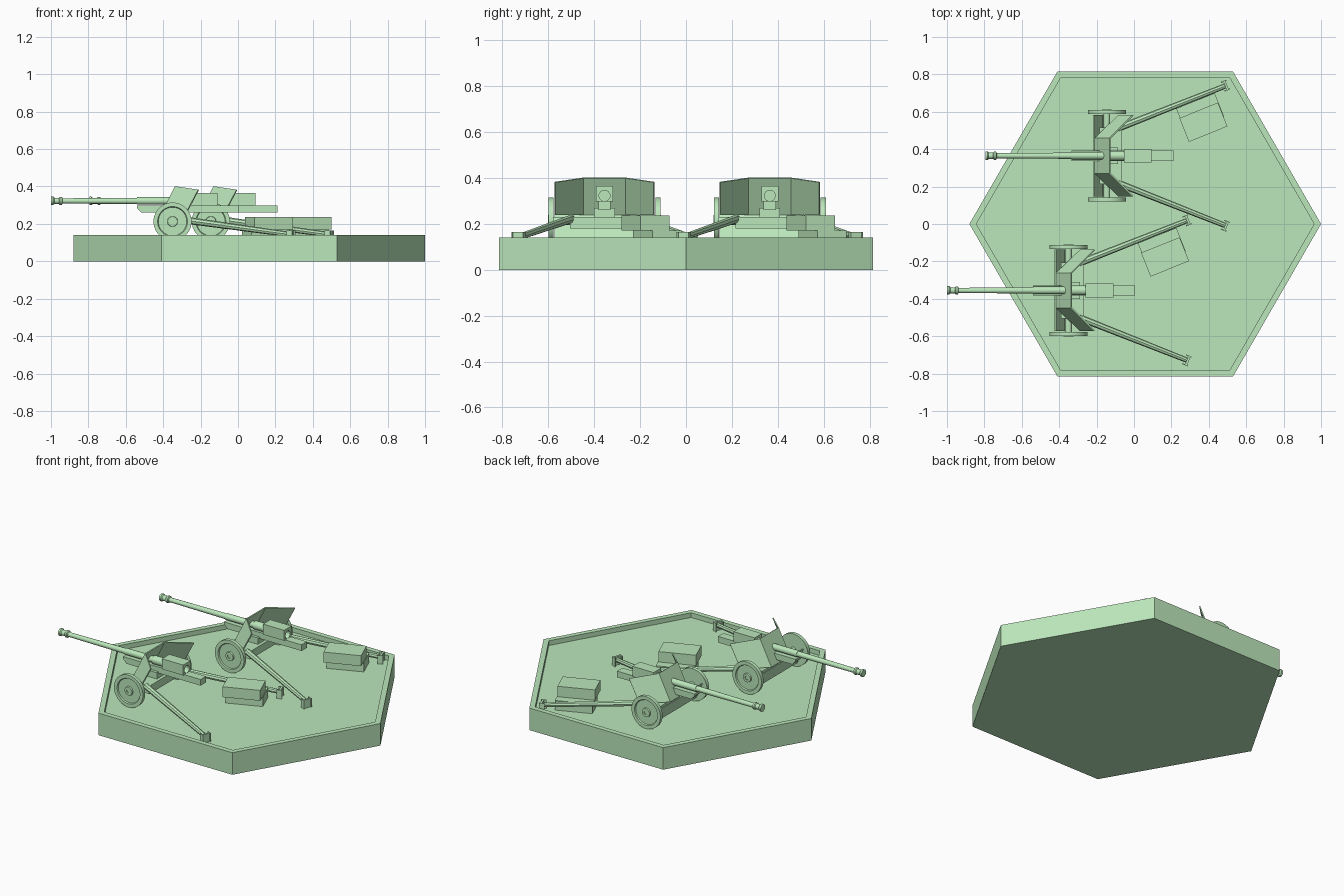
import bpy, bmesh
from math import pi, cos, sin, radians
from mathutils import Vector, Matrix

if "Cube" in bpy.data.objects:
    bpy.data.objects.remove(bpy.data.objects["Cube"])

green = bpy.data.materials.new("green")
green.diffuse_color = (.5, .8, .5, 1)
green.use_nodes = True
green.node_tree.nodes["Principled BSDF"].inputs["Base Color"].default_value = green.diffuse_color


def finish(name, bm, loc=(0, 0, 0), smooth=False):
    bmesh.ops.remove_doubles(bm, verts=bm.verts, dist=1e-5)
    bmesh.ops.recalc_face_normals(bm, faces=bm.faces)
    me = bpy.data.meshes.new(name)
    bm.to_mesh(me)
    bm.free()
    me.materials.append(green)
    ob = bpy.data.objects.new(name, me)
    bpy.context.collection.objects.link(ob)
    ob.location = loc
    if smooth:
        bpy.context.view_layer.objects.active = ob
        bpy.ops.object.select_all(action='DESELECT')
        ob.select_set(True)
        bpy.ops.object.shade_smooth_by_angle(angle=radians(35))
    return ob


def box(name, center, size, o, angle=0):
    bm = bmesh.new()
    m = Matrix.Translation(center) @ Matrix.Rotation(angle, 4, 'Z') @ Matrix.Diagonal((*size, 1))
    bmesh.ops.create_cube(bm, size=1, matrix=m)
    return finish(name, bm, o)


def lathe(name, profile, start, axis, o, sides=16, smooth=True):
    """Revolve (distance, radius) points about an axis, capping both ends."""
    rot = Vector((0, 0, 1)).rotation_difference(Vector(axis)).to_matrix()
    bm = bmesh.new()
    rings = []
    for t, r in profile:
        rings.append([bm.verts.new(Vector(start) + rot @ Vector((
            r * cos(2 * pi * (k + .5) / sides), r * sin(2 * pi * (k + .5) / sides), t)))
            for k in range(sides)])
    for a, b in zip(rings, rings[1:]):
        for k in range(sides):
            j = (k + 1) % sides
            bm.faces.new((a[k], a[j], b[j], b[k]))
    bm.faces.new(rings[0])
    bm.faces.new(rings[-1])
    return finish(name, bm, o, smooth)


def extrude(bm, face, vec):
    g = bmesh.ops.extrude_face_region(bm, geom=[face])['geom']
    bmesh.ops.translate(bm, vec=vec, verts=[v for v in g if isinstance(v, bmesh.types.BMVert)])


def prism_y(name, pts, half, o):
    """Extrude an (x, z) outline along y."""
    bm = bmesh.new()
    extrude(bm, bm.faces.new([bm.verts.new((x, -half, z)) for x, z in pts]), (0, 2 * half, 0))
    return finish(name, bm, o)


# Hexagonal tray with a raised rim
bm = bmesh.new()
ring = [bm.verts.new((.06 + .94 * cos(k * pi / 3), .94 * sin(k * pi / 3), 0)) for k in range(6)]
extrude(bm, bm.faces.new(ring), (0, 0, .14))
bm.faces.ensure_lookup_table()
top = max(bm.faces, key=lambda f: f.calc_center_median().z)
bmesh.ops.recalc_face_normals(bm, faces=bm.faces)
bmesh.ops.inset_region(bm, faces=[top], thickness=.037)
bmesh.ops.recalc_face_normals(bm, faces=bm.faces)
extrude(bm, top, (0, 0, -.03))
if top.is_valid:
    bmesh.ops.delete(bm, geom=[top], context='FACES_ONLY')
finish("hex_base", bm)


def shield(o):
    # Three thin armour panels leaning back, wings swept to the rear
    bm = bmesh.new()
    cols = []
    for y, xb, xt, zt in [(-.216, .064, .139, .382), (-.093, -.064, .016, .4),
                          (.093, -.064, .016, .4), (.216, .064, .139, .382)]:
        cols.append((bm.verts.new((xb, y, .24)), bm.verts.new((xt, y, zt))))
    for a, b in zip(cols, cols[1:]):
        bm.faces.new((a[0], b[0], b[1], a[1]))
    ob = finish("gun_shield", bm, o)
    mod = ob.modifiers.new("thickness", 'SOLIDIFY')
    mod.thickness = .007
    mod.offset = 0


def gun(o):
    # Barrel with flared muzzle brake
    z = .323
    lathe("barrel", [(0, .023), (.012, .023), (.018, .017), (.042, .017), (.047, .022), (.058, .022),
                     (.062, .014), (.46, .017), (.46, .02), (.66, .02), (.66, .026), (.76, .026)],
          (-.65, 0, z), (1, 0, 0), o)
    # Recoil cradle with chamfered nose, and breech block with bore
    prism_y("cradle", [(-.19, .285), (-.165, .26), (.355, .26), (.355, .299), (-.19, .299)], .027, o)
    breech = box("breech_block", (.165, 0, .331), (.149, .074, .066), o)
    bore = lathe("bore_cutter", [(0, .024), (.1, .024)], (.2, 0, z), (1, 0, 0), o, 12, False)
    bpy.context.view_layer.objects.active = breech
    mod = breech.modifiers.new("bore", 'BOOLEAN')
    mod.operation = 'DIFFERENCE'
    mod.object = bore
    bpy.ops.object.modifier_apply(modifier=mod.name)
    bpy.data.objects.remove(bore)
    shield(o)
    # Sloping lower apron, lower carriage and mount
    prism_y("lower_apron", [(-.075, .24), (-.067, .24), (-.022, .14), (-.03, .14)], .218, o)
    box("carriage", (.02, 0, .205), (.12, .3, .05), o)
    box("gun_mount", (.01, 0, .245), (.1, .09, .05), o)
    for s in (-1, 1):
        # Wheel with recessed disc, raised rim and hub
        lathe("wheel", [(0, .085), (0, .102), (.022, .102), (.022, .08), (.015, .076), (.015, .028),
                        (.024, .026), (.024, .012), (.019, .012)], (0, s * .222, .213), (0, s, 0), o, 32)
        lathe("wheel_axle", [(0, .018), (.09, .018)], (0, s * .14, .213), (0, s, 0), o)
        # Split trail leg with spade
        a, b = Vector((.055, s * .145, .222)), Vector((.63, s * .372, .143))
        d = b - a
        lathe("trail_leg", [(0, .019), (d.length, .014)], a, d.normalized(), o, 8, False)
        ang = s * radians(21.5)
        u, w = Vector((cos(ang), sin(ang), 0)), Vector((-sin(ang), cos(ang), 0))
        c = Vector((.637, s * .376, .138))
        box("spade_plate", c, (.012, .052, .054), o, ang)
        for t in (-1, 1):
            box("spade_flange", c + w * t * .025 - u * .004, (.032, .006, .054), o, ang)
    # Stacked ammunition crates
    tilt = radians(22)
    box("lower_crate", (.499, .23, .14), (.222, .137, .062), o, tilt)
    box("upper_crate", (.516, .179, .204), (.222, .137, .066), o, tilt)


gun((-.35, -.355, 0))
gun((-.145, .365, 0))
